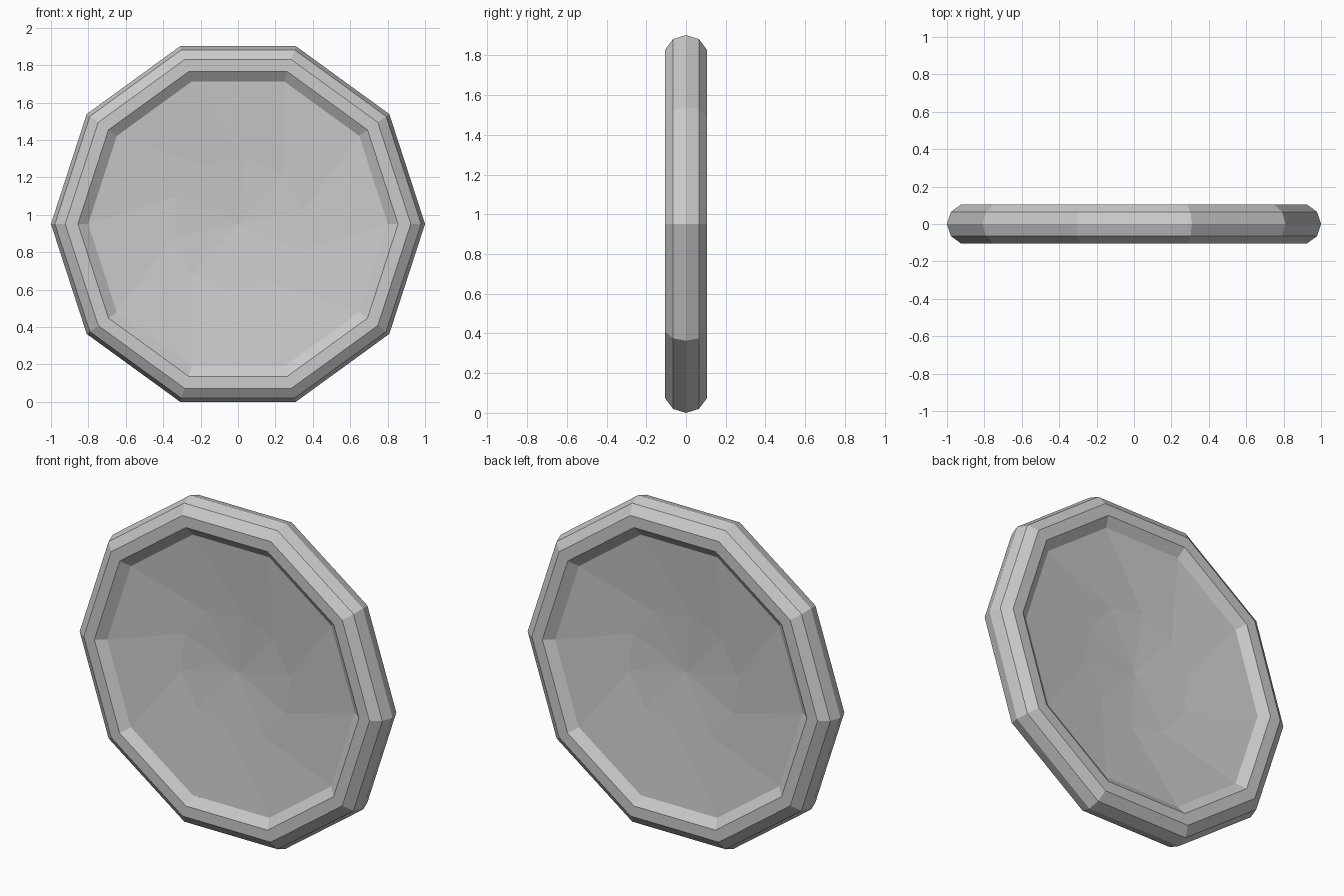
import bpy, bmesh
from math import sin, cos, pi, radians
from mathutils import Matrix

if "Cube" in bpy.data.objects:
    bpy.data.objects.remove(bpy.data.objects["Cube"])

SIDES = 10
MAJOR, MINOR = 0.89, 0.11
CENTRE_Z = cos(pi / SIDES)

# Outer rim: ten-sided ring with a ten-sided cross-section
bpy.ops.mesh.primitive_torus_add(
    major_radius=MAJOR, minor_radius=MINOR,
    major_segments=SIDES, minor_segments=SIDES,
    location=(0, 0, CENTRE_Z), rotation=(pi / 2, 0, 0))
bpy.context.object.name = "rim"

# Dished panel: shallow swirled cone on each side, meeting at the middle
edge_r = MAJOR - MINOR * cos(pi / 5)
edge_y = MINOR * sin(pi / 5)
bm = bmesh.new()


def ring(r, y, twist):
    return [bm.verts.new((r * cos(2 * pi * i / SIDES + twist), y,
                          r * sin(2 * pi * i / SIDES + twist)))
            for i in range(SIDES)]


outer = ring(edge_r, -edge_y, 0)
inner = ring(0.36, -0.024, radians(-24))
hub = bm.verts.new((0, 0, 0))
for i in range(SIDES):
    j = (i + 1) % SIDES
    bm.faces.new((outer[i], outer[j], inner[j], inner[i]))
    bm.faces.new((inner[i], inner[j], hub))

# Back side is the front turned half way round the vertical axis
copy = bmesh.ops.duplicate(bm, geom=bm.verts[:] + bm.edges[:] + bm.faces[:])
back = [g for g in copy["geom"] if isinstance(g, bmesh.types.BMVert)]
bmesh.ops.rotate(bm, verts=back, cent=(0, 0, 0), matrix=Matrix.Rotation(pi, 3, 'Z'))

mesh = bpy.data.meshes.new("dished_panel")
bm.to_mesh(mesh)
bm.free()
panel = bpy.data.objects.new("dished_panel", mesh)
panel.location.z = CENTRE_Z
bpy.context.collection.objects.link(panel)
